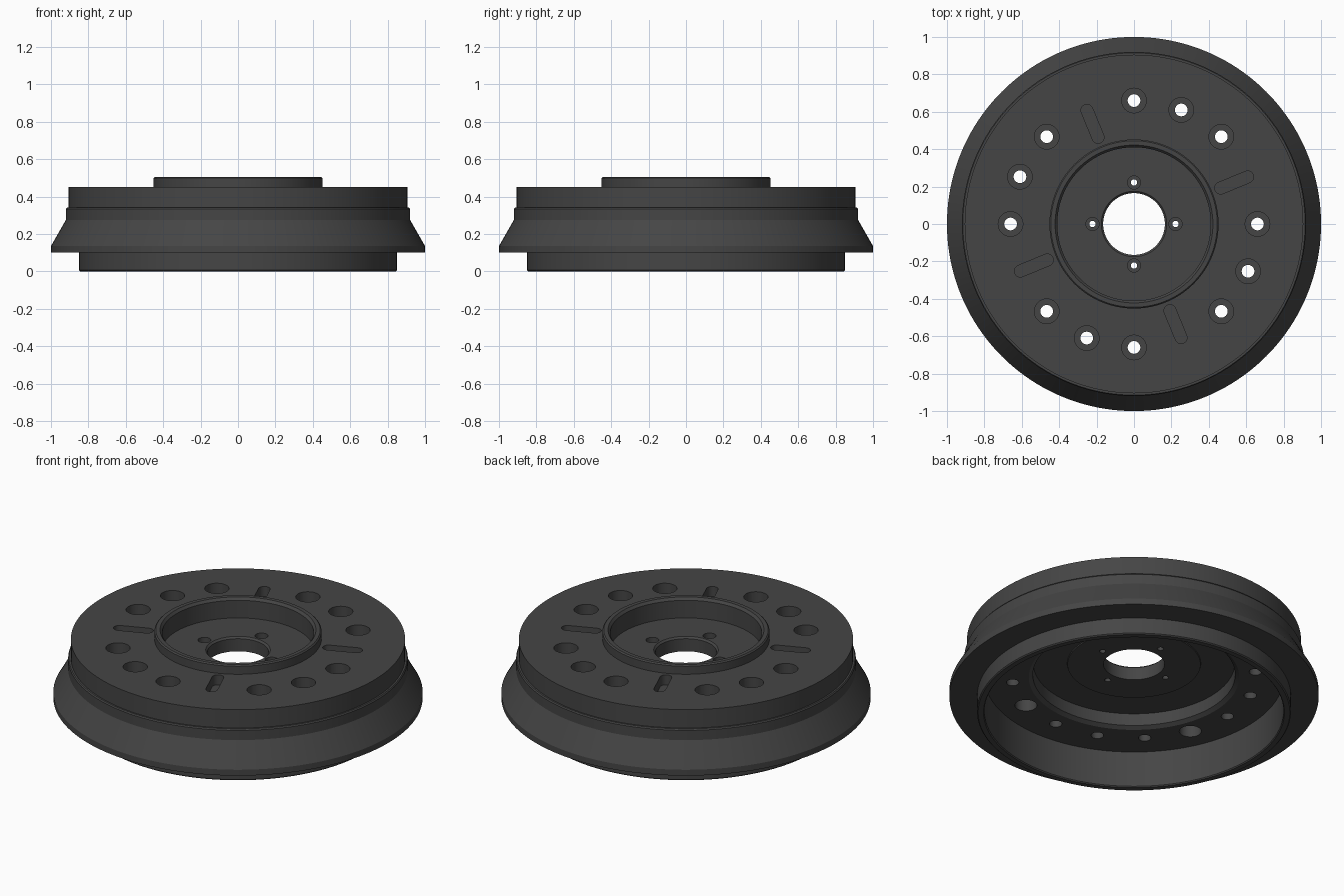
import bpy, bmesh, math
from mathutils import Matrix, Vector

if "Cube" in bpy.data.objects:
    bpy.data.objects.remove(bpy.data.objects["Cube"])


def lathe(bm, profile, steps, center=(0, 0), closed_ring=True):
    """Spin (radius, z) points round a vertical axis at center."""
    rings = []
    for r, z in profile:
        if r == 0:
            rings.append([bm.verts.new((center[0], center[1], z))] * steps)
        else:
            rings.append([bm.verts.new((center[0] + r * math.cos(2 * math.pi * i / steps),
                                        center[1] + r * math.sin(2 * math.pi * i / steps), z))
                          for i in range(steps)])
    n = len(rings)
    for k in range(n if closed_ring else n - 1):
        a, b = rings[k], rings[(k + 1) % n]
        for i in range(steps):
            j = (i + 1) % steps
            quad = list(dict.fromkeys([a[i], a[j], b[j], b[i]]))
            if len(quad) > 2:
                bm.faces.new(quad)


def slot(bm, angle, radius, length, width, z0, z1):
    """Radial capsule-shaped cutter."""
    w, h = width / 2, length / 2 - width / 2
    pts = []
    for side in (1, -1):
        for i in range(13):
            t = -math.pi / 2 + math.pi * i / 12
            pts.append((side * (h + w * math.cos(t)) + radius, side * w * math.sin(t)))
    rot = Matrix.Rotation(angle, 4, 'Z')
    face = bm.faces.new([bm.verts.new(rot @ Vector((x, y, z0))) for x, y in pts])
    ext = bmesh.ops.extrude_face_region(bm, geom=[face])
    for v in ext['geom']:
        if isinstance(v, bmesh.types.BMVert):
            v.co.z = z1


def finish(bm, name):
    bmesh.ops.recalc_face_normals(bm, faces=bm.faces[:])
    mesh = bpy.data.meshes.new(name)
    bm.to_mesh(mesh)
    bm.free()
    ob = bpy.data.objects.new(name, mesh)
    bpy.context.collection.objects.link(ob)
    return ob


# Wheel body: closed section, from the bore outwards over the top and back underneath
section = [
    (0.165, 0.30), (0.165, 0.375), (0.175, 0.385),              # bore
    (0.41, 0.385), (0.41, 0.49), (0.422, 0.505),                # hub recess
    (0.445, 0.505), (0.452, 0.498), (0.452, 0.45),              # hub ring
    (0.905, 0.45), (0.905, 0.34), (0.915, 0.34), (0.92, 0.333),  # upper rim
    (0.92, 0.275), (1.0, 0.135), (1.0, 0.10),                   # conical flange
    (0.85, 0.10), (0.85, 0.006), (0.844, 0.0),                  # lower lip
    (0.815, 0.0), (0.81, 0.006), (0.81, 0.22),                  # underside cavity
    (0.57, 0.22), (0.548, 0.235), (0.545, 0.306),
    (0.362, 0.306), (0.36, 0.30),
]
bm = bmesh.new()
lathe(bm, section, 160)
wheel = finish(bm, "wheel_body")

# Cutters: bolt holes, radial slots and blind holes below
bm = bmesh.new()
for k in range(16):
    a = math.radians(22.5 * k)
    c = (0.66 * math.cos(a), 0.66 * math.sin(a))
    if k % 4 == 1:
        slot(bm, a, 0.58, 0.22, 0.064, 0.39, 0.6)
        lathe(bm, [(0, 0.1), (0.06, 0.1), (0.06, 0.31), (0, 0.31)], 32, c, False)
    else:
        lathe(bm, [(0, 0.1), (0.034, 0.1), (0.034, 0.32), (0.066, 0.32),
                   (0.066, 0.6), (0, 0.6)], 32, c, False)
for k in range(4):
    a = math.pi / 2 * k
    c = (0.222 * math.cos(a), 0.222 * math.sin(a))
    lathe(bm, [(0, 0.2), (0.017, 0.2), (0.017, 0.35), (0.035, 0.35),
               (0.035, 0.45), (0, 0.45)], 24, c, False)
cutter = finish(bm, "hole_cutter")
cutter.hide_render = True

bpy.context.view_layer.objects.active = wheel
wheel.select_set(True)
mod = wheel.modifiers.new("holes", 'BOOLEAN')
mod.operation = 'DIFFERENCE'
mod.solver = 'EXACT'
mod.object = cutter
bpy.ops.object.modifier_apply(modifier=mod.name)
bpy.data.objects.remove(cutter)
bpy.ops.object.shade_smooth_by_angle(angle=math.radians(25))

# Dark cast metal
mat = bpy.data.materials.new("dark_metal")
mat.diffuse_color = (0.06, 0.06, 0.06, 1)
mat.use_nodes = True
mat.node_tree.nodes["Principled BSDF"].inputs["Base Color"].default_value = mat.diffuse_color
wheel.data.materials.clear()
wheel.data.materials.append(mat)
